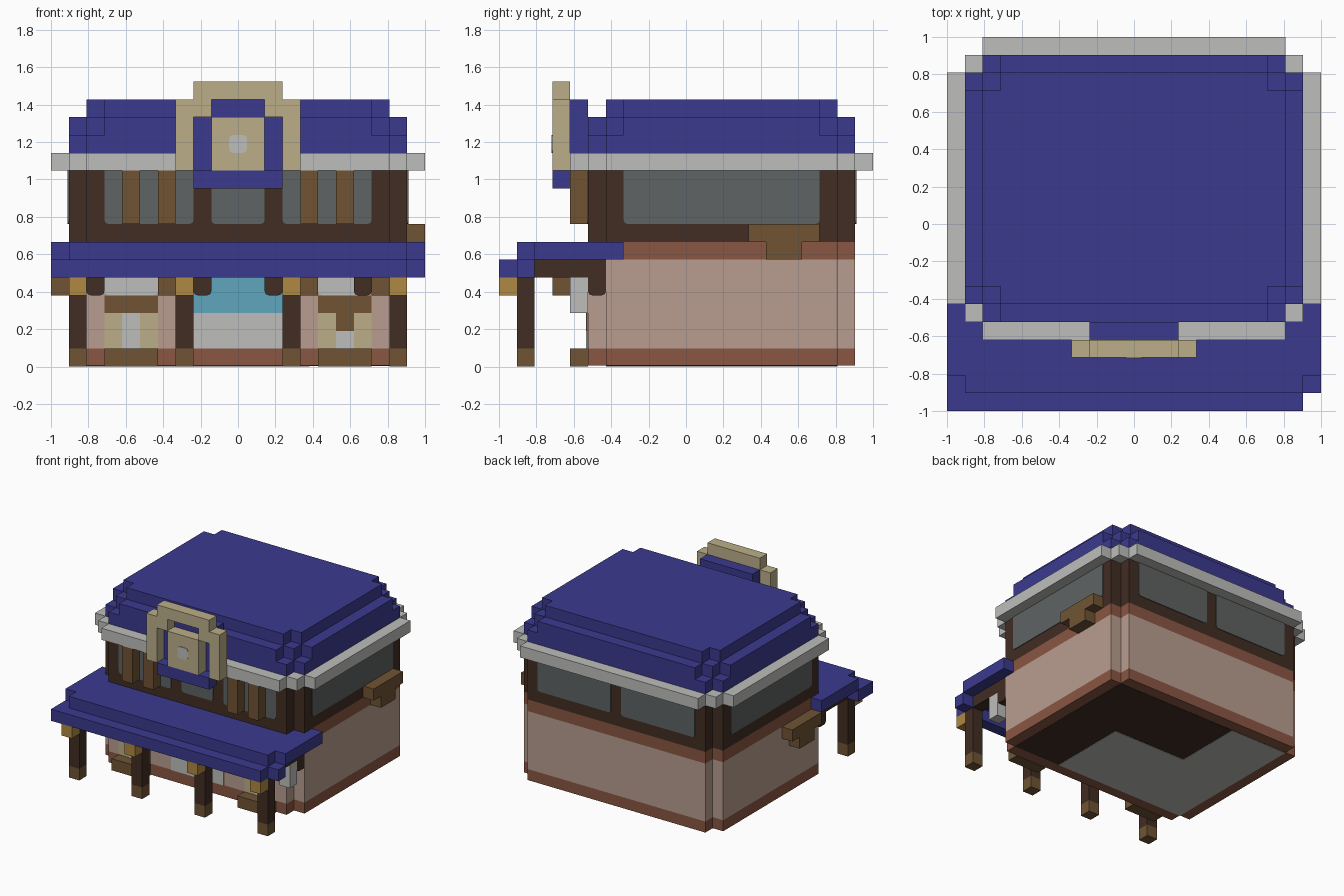
import bpy
import bmesh

U = 2 / 21      # block size
T = 0.06        # plate thickness in blocks

old = bpy.data.objects.get("Cube")
if old:
    bpy.data.objects.remove(old, do_unlink=True)


def linear(c):
    c /= 255
    return c / 12.92 if c < 0.04 else ((c + 0.055) / 1.055) ** 2.4


def material(name, *rgb):
    m = bpy.data.materials.new(name)
    col = [linear(c) for c in rgb] + [1]
    m.diffuse_color = col
    m.use_nodes = True
    m.node_tree.nodes["Principled BSDF"].inputs["Base Color"].default_value = col
    return m


BLUE = material("roof blue", 59, 58, 143)
GREY = material("light grey", 190, 190, 188)
TAN = material("tan", 187, 175, 137)
DARK = material("dark timber", 65, 45, 35)
WOOD = material("brown wood", 112, 84, 52)
GOLD = material("gold", 175, 137, 66)
GLASS = material("dark glass", 95, 99, 99)
PINK = material("pink plaster", 185, 158, 144)
BRICK = material("brick", 138, 87, 67)
CYAN = material("cyan", 96, 165, 190)


def finish(name, bm, mat):
    """Turn block units into a centred object."""
    for v in bm.verts:
        v.co = (v.co.x * U - 1, v.co.y * U - 1, v.co.z * U)
    bmesh.ops.recalc_face_normals(bm, faces=bm.faces)
    me = bpy.data.meshes.new(name)
    bm.to_mesh(me)
    bm.free()
    me.materials.append(mat)
    ob = bpy.data.objects.new(name, me)
    bpy.context.collection.objects.link(ob)
    return ob


def box(name, mat, x, y, z, round_low=None, round_high=None):
    """Box from three ranges; optionally round lower or upper edges along an axis."""
    bm = bmesh.new()
    bmesh.ops.create_cube(bm, size=1)
    for v in bm.verts:
        v.co = [r[0] + (c + 0.5) * (r[1] - r[0]) for c, r in zip(v.co, (x, y, z))]
    edges = []
    for axis, level in ((round_low, z[0]), (round_high, z[1])):
        if axis is not None:
            edges += [e for e in bm.edges
                      if all(abs(v.co.z - level) < 0.001 for v in e.verts)
                      and abs(e.verts[0].co[axis] - e.verts[1].co[axis]) > 0.001]
    if edges:
        bmesh.ops.bevel(bm, geom=edges, offset=0.22, segments=2, profile=0.5,
                        affect='EDGES')
    return finish(name, bm, mat)


def stepped(name, mat, x, y, z, n):
    """Slab whose four corners are cut back in n block steps."""
    stair = []
    for i in range(n + 1):
        stair.append((i, n - i))
        if i < n:
            stair.append((i + 1, n - i))
    outline = []
    for sx, sy in ((0, 0), (1, 0), (1, 1), (0, 1)):
        pts = [(x[1] - a if sx else x[0] + a, y[1] - b if sy else y[0] + b)
               for a, b in stair]
        outline += pts[::-1] if sx != sy else pts
    bm = bmesh.new()
    face = bm.faces.new([bm.verts.new((px, py, z[0])) for px, py in outline])
    ext = bmesh.ops.extrude_face_region(bm, geom=[face])
    for v in ext["geom"]:
        if isinstance(v, bmesh.types.BMVert):
            v.co.z = z[1]
    return finish(name, bm, mat)


def front_plate(name, mat, x, z, depth=T, low=None, high=None):
    return box(name, mat, x, (5 - depth, 5), z, low, high)


# Walls, eaves and roof, stacked as layers
X, Y = (1, 20), (5, 20)
for name, mat, x, y, z, n in (
        ("brick_base", BRICK, X, Y, (0.05, 1), 1),
        ("plaster_wall", PINK, X, Y, (1, 6), 1),
        ("brick_band", BRICK, X, Y, (6, 7), 1),
        ("upper_wall", DARK, X, Y, (7, 11), 1),
        ("eaves", GREY, (0, 21), (4, 21), (11, 12), 2),
        ("roof_lower", BLUE, X, Y, (12, 13), 1),
        ("roof_middle", BLUE, X, Y, (13, 14), 2),
        ("roof_top", BLUE, (2, 19), (6, 19), (14, 15), 1)):
    stepped(name, mat, x, y, z, n)

# Underside
box("floor_dark", DARK, (2, 19), (6, 19), (0.03, 0.05))
box("floor_front", GREY, (2, 14.5), (6, 13), (0, 0.04))
box("floor_side", GREY, (2, 7.5), (13, 19), (0, 0.04))

# Upper windows
for name, x in (("left", (13, 18)), ("middle", (9, 12)), ("right", (3, 8))):
    front_plate("upper_window_" + name, GLASS, x, (8, 11), low=1)
for name, x in (("left", (11, 18)), ("right", (3, 10))):
    box("back_window_" + name, GLASS, x, (20, 20 + T), (8, 11), 1)
for name, x in (("left", (20, 20 + T)), ("right", (1 - T, 1))):
    box("side_window_" + name, GLASS, x, (7, 18), (8, 11), 0)
for x in (4, 6, 14, 16):
    box("window_post", WOOD, (x, x + 1), (4, 5), (8, 11))

# Front awning
box("awning_deck", BLUE, (0, 21), (2, 7), (6, 7))
box("awning_front", BLUE, (1, 20), (1, 2), (6, 7))
box("awning_lip", BLUE, (0, 20), (0, 1), (5, 6))
for x in (0, 20):
    box("awning_end", BLUE, (x, x + 1), (1, 2), (5, 6))

# Porch posts with beams and lamps
for x in (1, 7, 13, 19):
    span = (x, x + 1)
    box("post_foot", WOOD, span, (1, 2), (0, 1))
    box("post", DARK, span, (1, 2), (1, 6))
    box("beam", DARK, span, (2, 6), (5, 6))
    box("lamp", GOLD, span, (0, 1), (4, 5))
    corbel_y = 5 if x in (1, 19) else 4
    box("corbel", DARK, span, (corbel_y, corbel_y + 1), (4, 5), 0)
for x in (2, 8, 12, 17):
    box("wall_bracket", DARK, (x, x + 1), (4, 5), (4, 5), 1)
for x in (6, 14, 18):
    box("hanging_block", WOOD, (x, x + 1), (3, 4), (4, 5))
box("hanging_lantern", GREY, (19, 20), (4, 5), (3, 5))

# Ground floor front: door and two shop windows
front_plate("door_lower", GREY, (8, 13), (1, 3))
front_plate("door_upper", CYAN, (8, 13), (3, 5))
for name, x in (("right", 3), ("left", 15)):
    span = (x, x + 3)
    front_plate("transom_" + name, GREY, span, (4, 5), low=1)
    front_plate("lintel_" + name, WOOD, span, (3, 4))
    front_plate("shop_panel_" + name, TAN, span, (1, 3))
    box("planter_" + name, WOOD, span, (4, 5), (0, 1))
front_plate("right_panel_stripe", GREY, (4, 5), (1, 3), 0.1)
front_plate("left_panel_patch", GREY, (16, 17), (1, 2), 0.1)
front_plate("left_panel_board", WOOD, (16, 17), (2, 3), 0.1)

# Side boxes
for name, x, y, z in (("left", 20, 14, 6), ("right", 0, 7, 4)):
    box("side_box_" + name, WOOD, (x, x + 1), (y, y + 4), (z + 1, z + 2))
    box("side_box_foot_" + name, WOOD, (x, x + 1), (y + 1, y + 3), (z, z + 1))

# Roof sign
box("sign_back", BLUE, (8, 13), (3.98, 5), (10.98, 15))
box("sign_sill", BLUE, (8, 13), (3, 4), (10, 11))
box("sign_panel", TAN, (9, 12), (3, 4), (11, 14))
box("sign_badge", GREY, (10, 11), (3 - T, 3), (12, 13), 1, 1)
for x, inner in ((7, 8), (13, 12)):
    box("sign_side", TAN, (x, x + 1), (3, 4), (11, 15))
    box("sign_shoulder", TAN, (inner, inner + 1), (3, 4), (14, 15))
box("sign_cap", TAN, (8, 13), (3, 4), (15, 16))
